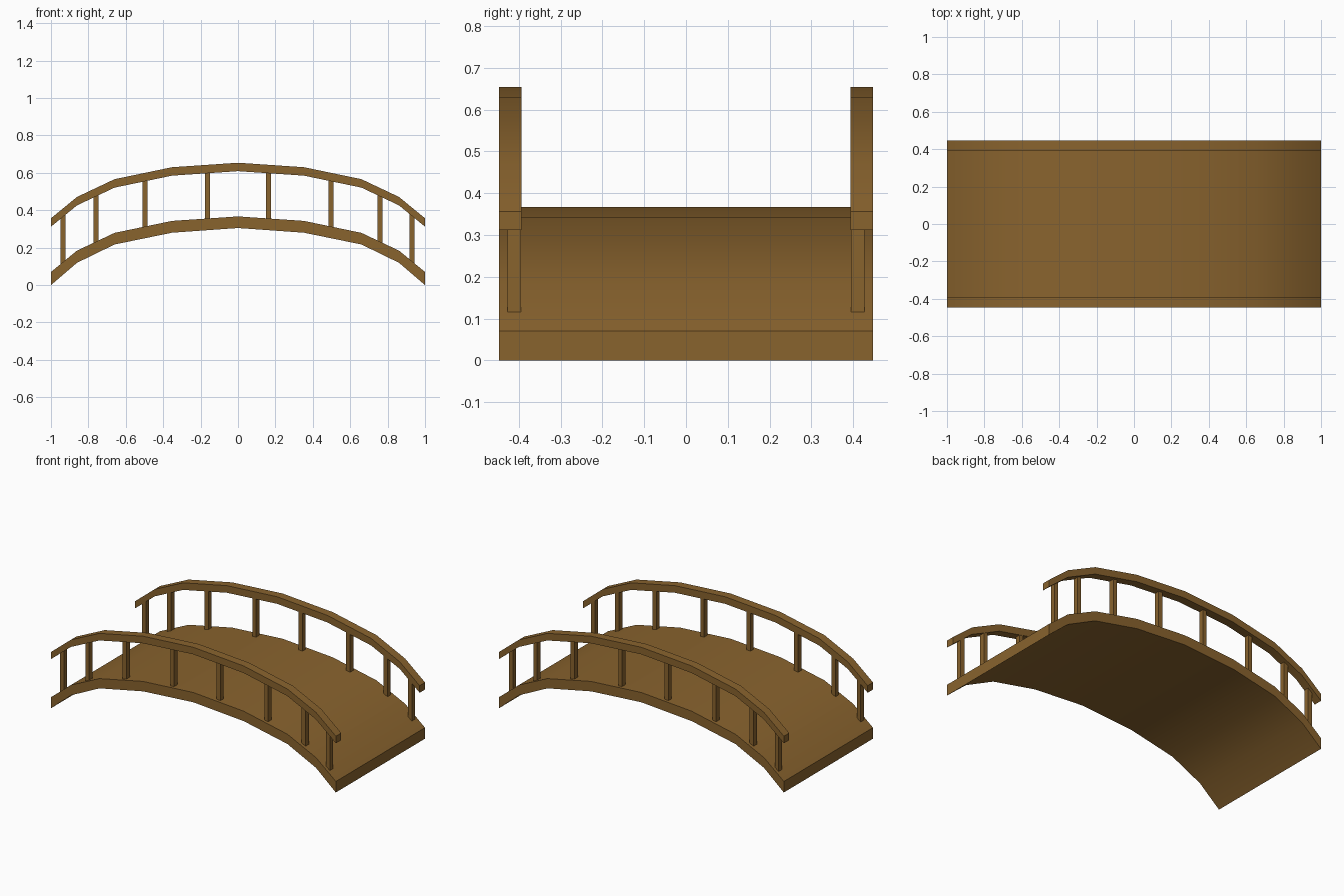
import bpy, bmesh

if "Cube" in bpy.data.objects:
    bpy.data.objects.remove(bpy.data.objects["Cube"])

wood = bpy.data.materials.new("wood")
wood.diffuse_color = (0.25, 0.125, 0.027, 1)
wood.use_nodes = True
wood.node_tree.nodes["Principled BSDF"].inputs["Base Color"].default_value = wood.diffuse_color

# Half profiles from the crown to the end: x, top z, bottom z
HALF = [(0, .367, .305), (.353, .343, .28), (.66, .279, .217),
        (.861, .184, .119), (1, .07, 0)]
ARCH = [(-x, t, b) for x, t, b in HALF[:0:-1]] + HALF
RAIL_RISE, RAIL_DEPTH = .287, .045


def add_object(name, bm):
    bmesh.ops.recalc_face_normals(bm, faces=bm.faces)
    mesh = bpy.data.meshes.new(name)
    bm.to_mesh(mesh)
    bm.free()
    mesh.materials.append(wood)
    ob = bpy.data.objects.new(name, mesh)
    bpy.context.collection.objects.link(ob)
    return ob


def arched_beam(name, profile, y0, y1):
    """Sweep a rectangular section along the arch between y0 and y1."""
    bm = bmesh.new()
    rings = [[bm.verts.new(p) for p in
              ((x, y0, b), (x, y1, b), (x, y1, t), (x, y0, t))]
             for x, t, b in profile]
    for a, c in zip(rings, rings[1:]):
        for i in range(4):
            j = (i + 1) % 4
            bm.faces.new((a[i], a[j], c[j], c[i]))
    bm.faces.new(rings[0])
    bm.faces.new(rings[-1])
    ob = add_object(name, bm)
    bpy.ops.object.select_all(action='DESELECT')
    bpy.context.view_layer.objects.active = ob
    ob.select_set(True)
    bpy.ops.object.shade_smooth_by_angle(angle=.6)


def deck_top(x):
    x = abs(x)
    for (x0, t0, _), (x1, t1, _) in zip(HALF, HALF[1:]):
        if x <= x1:
            return t0 + (t1 - t0) * (x - x0) / (x1 - x0)


def post(name, x, y, wx, wy):
    """Upright with ends cut to follow the arch, sunk slightly into both beams."""
    bm = bmesh.new()
    bmesh.ops.create_cube(bm, size=1)
    for v in bm.verts:
        upper = v.co.z > 0
        px = x + v.co.x * wx
        lift = RAIL_RISE - RAIL_DEPTH + .01 if upper else -.01
        v.co = (px, y + v.co.y * wy, deck_top(px) + lift)
    add_object(name, bm)


# Walkway
arched_beam("deck", ARCH, -.447, .447)

# Handrails and their posts on both sides
rail = [(x, t + RAIL_RISE, t + RAIL_RISE - RAIL_DEPTH) for x, t, b in ARCH]
for side, s in (("front", -1), ("back", 1)):
    arched_beam(side + "_handrail", rail, s * .393, s * .447)
    for i, x in enumerate((-.936, -.76, -.497, -.163, .163, .497, .76, .93)):
        post(f"{side}_post_{i + 1}", x, s * .411, .027, .032)
